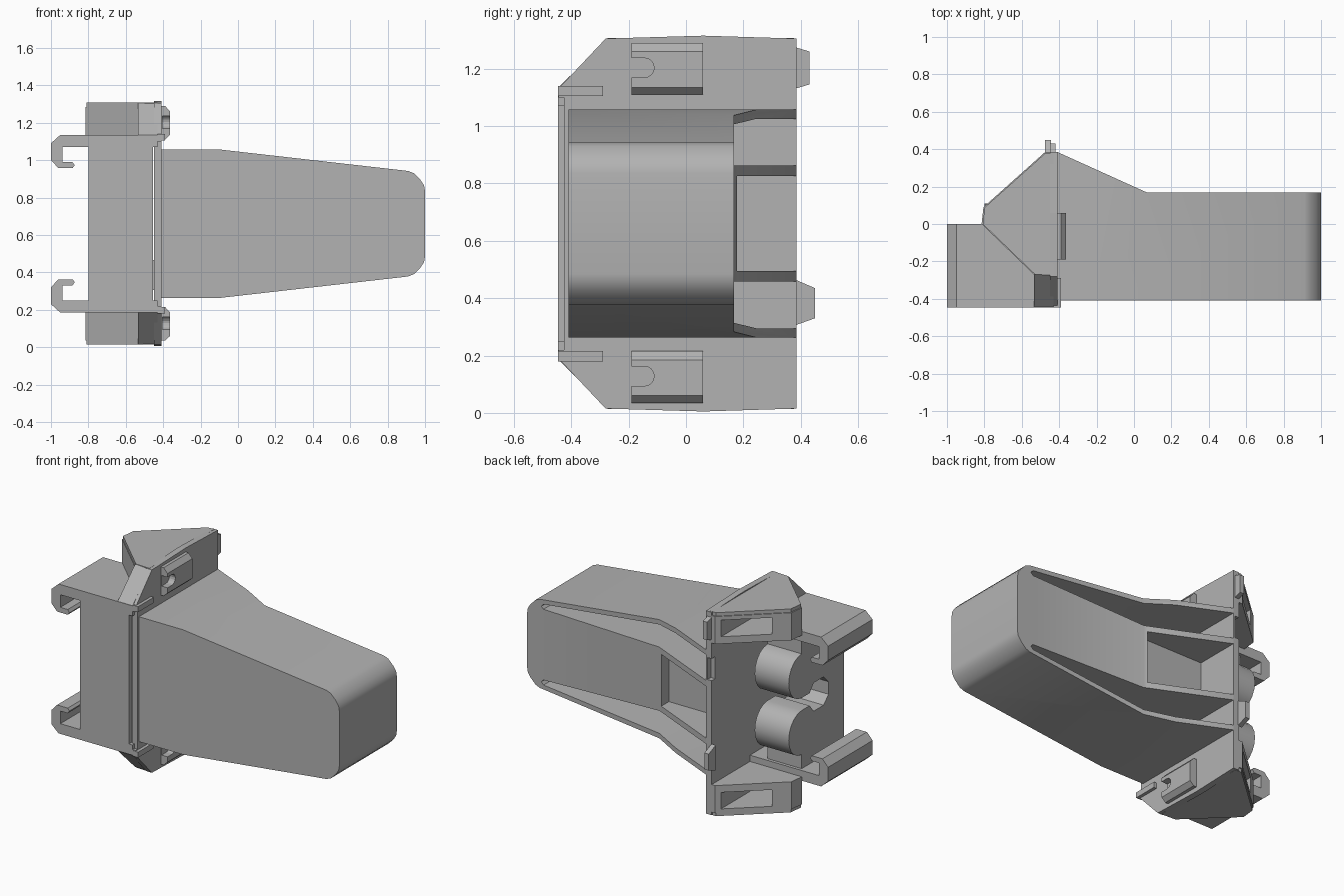
import bpy, bmesh, math
from mathutils import Vector

if "Cube" in bpy.data.objects:
    bpy.data.objects.remove(bpy.data.objects["Cube"], do_unlink=True)

MID = 0.66  # height of the horizontal symmetry plane

grey = bpy.data.materials.new("plain_grey")
grey.use_nodes = True
grey.diffuse_color = (0.45, 0.45, 0.45, 1)
grey.node_tree.nodes["Principled BSDF"].inputs["Base Color"].default_value = (0.45, 0.45, 0.45, 1)

PLACE = {"x": lambda a, b, t: (t, a, b),
         "y": lambda a, b, t: (a, t, b),
         "z": lambda a, b, t: (a, b, t)}


def prism(name, pts, axis, lo, hi):
    """Extrude a flat outline along an axis from lo to hi."""
    bm = bmesh.new()
    face = bm.faces.new([bm.verts.new(PLACE[axis](a, b, lo)) for a, b in pts])
    ext = bmesh.ops.extrude_face_region(bm, geom=[face])
    verts = [v for v in ext["geom"] if isinstance(v, bmesh.types.BMVert)]
    bmesh.ops.translate(bm, verts=verts, vec=Vector(PLACE[axis](0, 0, hi - lo)))
    bmesh.ops.recalc_face_normals(bm, faces=bm.faces)
    mesh = bpy.data.meshes.new(name)
    bm.to_mesh(mesh)
    bm.free()
    mesh.materials.append(grey)
    ob = bpy.data.objects.new(name, mesh)
    bpy.context.scene.collection.objects.link(ob)
    return ob


def box(name, x, y, z):
    return prism(name, [(x[0], y[0]), (x[1], y[0]), (x[1], y[1]), (x[0], y[1])], "z", *z)


def boolean(ob, tool, op="DIFFERENCE"):
    mod = ob.modifiers.new("cut", "BOOLEAN")
    mod.object, mod.operation, mod.solver = tool, op, "EXACT"
    bpy.context.view_layer.objects.active = ob
    bpy.ops.object.modifier_apply(modifier=mod.name)
    bpy.data.objects.remove(tool, do_unlink=True)


def flip(pts):
    return [(a, 2 * MID - b) for a, b in pts]


def both(pts):
    """Complete an upper half outline with its mirrored lower half."""
    return pts + flip(pts)[::-1]


def smooth(ob):
    bpy.ops.object.select_all(action="DESELECT")
    ob.select_set(True)
    bpy.context.view_layer.objects.active = ob
    bpy.ops.object.shade_smooth_by_angle(angle=math.radians(32))


# Tapered arm with rounded end, rising towards the wall at the back
arm = prism("arm", both([(-0.42, 1.057), (-0.1, 1.057), (0.91, 0.942), (0.94, 0.93),
                         (0.975, 0.895), (0.995, 0.865), (1.0, 0.835)]), "y", -0.41, 0.6)
boolean(arm, prism("side_outline", [(-0.5, -0.5), (1.1, -0.5), (1.1, 0.168), (0.07, 0.168),
                                    (-0.41, 0.385), (-0.5, 0.385)], "z", 0, 1.3), "INTERSECT")
# Wedge slots between the ribs, and the middle pocket
slot = [(-0.41, 0.862), (0.05, 0.862), (0.885, 0.885), (0.9, 0.9), (0.885, 0.917),
        (-0.1, 1.025), (-0.41, 1.025)]
for pts in (slot, flip(slot)):
    boolean(arm, prism("slot", pts, "y", -0.37, 0.7))
boolean(arm, box("pocket", (-0.41, 0.05), (0.1, 0.7), (0.495, 0.825)))
smooth(arm)

# Upright wall with chamfered front corners and notched back edge
wall = prism("wall", both([(-0.445, 1.13), (-0.28, 1.305), (0.06, 1.315), (0.385, 1.305)]),
             "x", -0.45, -0.41)
boolean(wall, box("front_groove", (-0.6, -0.3), (-0.6, -0.425), (0.22, 1.1)))
boolean(wall, box("edge_notch", (-0.6, -0.3), (0.35, 0.6), (0.87, 1.01)))
prism("lower_tab", [(0.38, 0.305), (0.45, 0.33), (0.45, 0.435), (0.38, 0.465)], "x", -0.475, -0.445)
prism("upper_tab", [(0.38, 1.13), (0.43, 1.145), (0.43, 1.26), (0.38, 1.275)], "x", -0.45, -0.42)

# Front plate
box("front_plate", (-0.8, -0.455), (-0.447, -0.4), (0.19, 1.13))

# Saddle block with two rounded swells and a slot between them
saddle = [(-0.43, 1.08), (-0.02, 1.08), (-0.02, 0.98)]
for i in range(1, 10):
    t = math.pi * i / 10
    saddle.append((-0.02 + 0.13 * math.sin(t), 0.84 + 0.14 * math.cos(t)))
saddle += [(-0.02, 0.7), (-0.1, 0.7), (-0.14, 0.75), (-0.24, 0.75), (-0.29, 0.7)]
smooth(prism("saddle_block", both(saddle), "x", -0.8, -0.56))

hook = [(-0.43, 1.135), (-0.95, 1.135), (-1.0, 1.09), (-1.0, 1.0), (-0.96, 0.957),
        (-0.885, 0.957), (-0.873, 0.972), (-0.885, 0.99), (-0.937, 0.99), (-0.937, 1.07),
        (-0.43, 1.07)]
gusset = [(-0.815, 0.0), (-0.53, -0.275), (-0.43, -0.28), (-0.43, 0.385), (-0.475, 0.385),
          (-0.805, 0.09)]
wedge = [(-0.445, 1.135), (-0.27, 1.305), (-0.27, 1.1), (-0.445, 1.1)]
for side, f in (("upper", lambda p: p), ("lower", flip)):
    span = lambda a, b: tuple(z for _, z in sorted(f([(0, a), (0, b)]), key=lambda p: p[1]))
    # Rail hook
    prism(side + "_hook", f(hook), "y", -0.447, 0.0)
    # Gusset with a pocket in its slanted face and a low cap
    g = prism(side + "_gusset", gusset, "z", *span(1.11, 1.285))
    boolean(g, prism("gusset_pocket", [(-0.72, 0.6), (-0.72, 0.07), (-0.5, -0.12), (-0.5, 0.6)],
                     "z", *span(1.155, 1.26)))
    cap = [(x * 0.98 - 0.01, y * 0.98) for x, y in gusset]
    prism(side + "_gusset_cap", cap, "z", *span(1.28, 1.307))
    # Sloped corner and short guide rail
    prism(side + "_corner", f(wedge), "x", -0.535, -0.43)
    box(side + "_rail", (-0.43, -0.39), (-0.447, -0.29), span(1.105, 1.14))

# Clips on the wall, each with a rounded keyhole slot
for side, z in (("upper", 1.2), ("lower", 0.125)):
    clip = prism(side + "_clip", [(-0.42, z - 0.09), (-0.39, z - 0.09), (-0.363, z - 0.065),
                                  (-0.363, z + 0.06), (-0.39, z + 0.09), (-0.42, z + 0.09)],
                 "y", -0.19, 0.06)
    key = [(-0.3, z - 0.03), (-0.3, z + 0.035)]
    for i in range(9):
        t = math.pi * (0.5 - i / 8)
        key.append((-0.145 + 0.034 * math.cos(t), z + 0.003 + 0.034 * math.sin(t)))
    boolean(clip, prism("keyhole", key, "x", -0.405, -0.3))
